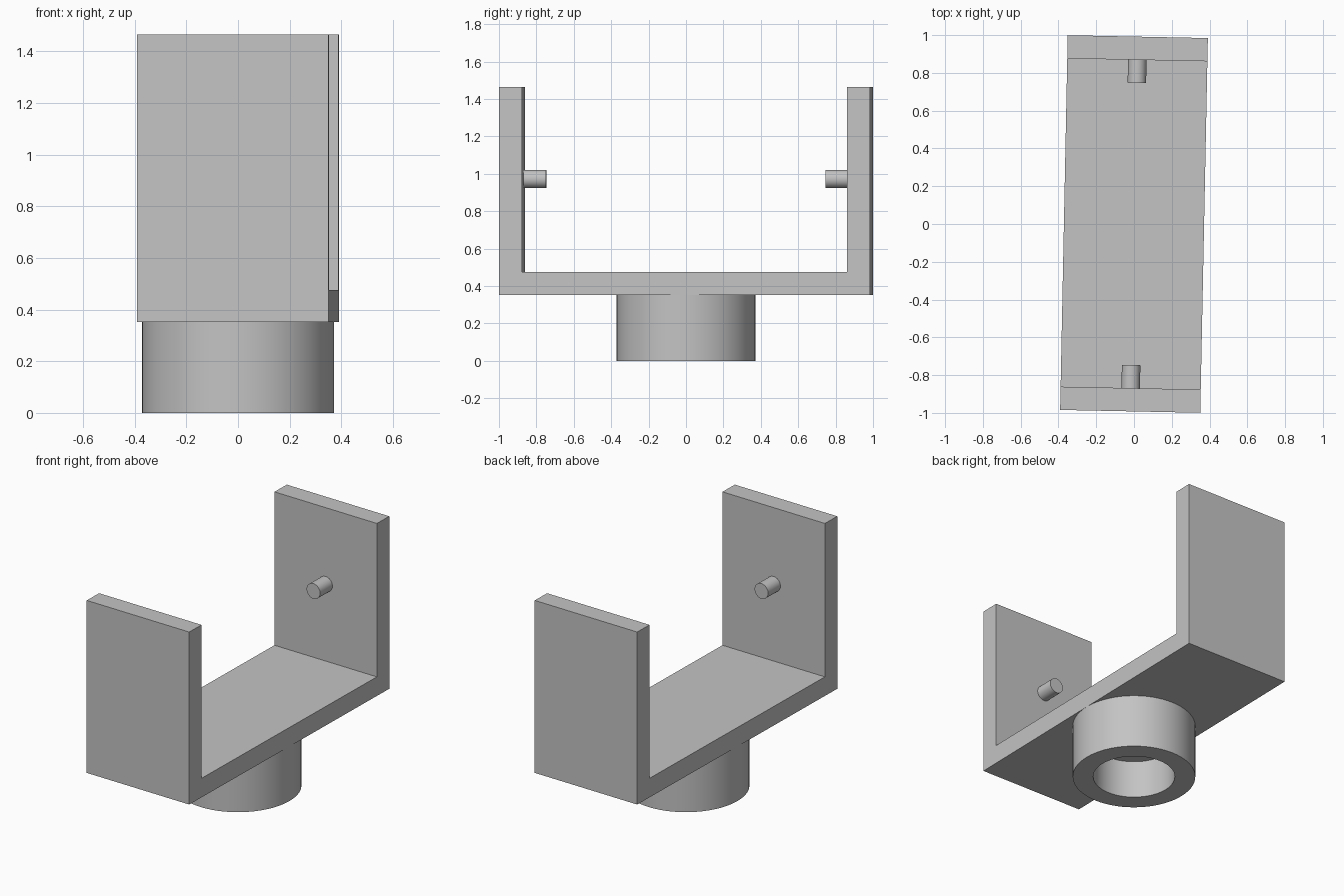
import bpy, bmesh
from math import radians, pi
from mathutils import Matrix, Vector

cube = bpy.data.objects.get("Cube")
if cube:
    bpy.data.objects.remove(cube, do_unlink=True)

HALF_LENGTH, HALF_WIDTH, THICK = 0.992, 0.371, 0.123
PLATE_Z, TOP_Z = 0.352, 1.465
TURN = Matrix.Rotation(radians(-1.16), 4, 'Z')   # whole bracket is slightly turned

metal = bpy.data.materials.new("light grey metal")
metal.use_nodes = True
metal.diffuse_color = (0.55, 0.55, 0.55, 1)
metal.node_tree.nodes["Principled BSDF"].inputs["Base Color"].default_value = metal.diffuse_color


def finish(name, bm, smooth=False):
    """Turn a bmesh into a named, coloured object."""
    bmesh.ops.remove_doubles(bm, verts=bm.verts, dist=1e-5)
    bmesh.ops.recalc_face_normals(bm, faces=bm.faces)
    bm.transform(TURN)
    mesh = bpy.data.meshes.new(name)
    bm.to_mesh(mesh)
    bm.free()
    mesh.materials.append(metal)
    obj = bpy.data.objects.new(name, mesh)
    bpy.context.collection.objects.link(obj)
    if smooth:
        bpy.ops.object.select_all(action='DESELECT')
        obj.select_set(True)
        bpy.context.view_layer.objects.active = obj
        bpy.ops.object.shade_smooth_by_angle(angle=radians(30))
    return obj


# U-shaped bracket: side profile extruded across the width
inner, floor = HALF_LENGTH - THICK, PLATE_Z + THICK
half = [(HALF_LENGTH, PLATE_Z), (HALF_LENGTH, TOP_Z), (inner, TOP_Z), (inner, floor)]
profile = half + [(-y, z) for y, z in reversed(half)]
bm = bmesh.new()
face = bm.faces.new([bm.verts.new((-HALF_WIDTH, y, z)) for y, z in profile])
side = bmesh.ops.extrude_face_region(bm, geom=[face])["geom"]
bmesh.ops.translate(bm, vec=(2 * HALF_WIDTH, 0, 0),
                    verts=[v for v in side if isinstance(v, bmesh.types.BMVert)])
finish("bracket", bm)

# Round socket underneath with a blind hole, lathed around z
bm = bmesh.new()
BORE, BORE_DEPTH = 0.247, 0.247
outline = [(0, BORE_DEPTH), (BORE, BORE_DEPTH), (BORE, 0),
           (HALF_WIDTH, 0), (HALF_WIDTH, PLATE_Z), (0, PLATE_Z)]
verts = [bm.verts.new((r, 0, z)) for r, z in outline]
edges = [bm.edges.new(pair) for pair in zip(verts, verts[1:])]
bmesh.ops.spin(bm, geom=verts + edges, cent=(0, 0, 0), axis=(0, 0, 1),
               angle=2 * pi, steps=64, use_merge=True)
finish("socket", bm, smooth=True)

# Pivot pins facing each other on the two arms
PIN_LENGTH = 0.122
for name, sign in (("front_pin", -1), ("back_pin", 1)):
    bm = bmesh.new()
    place = Matrix.Translation(Vector((0, sign * (inner - PIN_LENGTH / 2), 0.972)))
    bmesh.ops.create_cone(bm, cap_ends=True, segments=32, radius1=0.049, radius2=0.049,
                          depth=PIN_LENGTH, matrix=place @ Matrix.Rotation(pi / 2, 4, 'X'))
    finish(name, bm, smooth=True)
